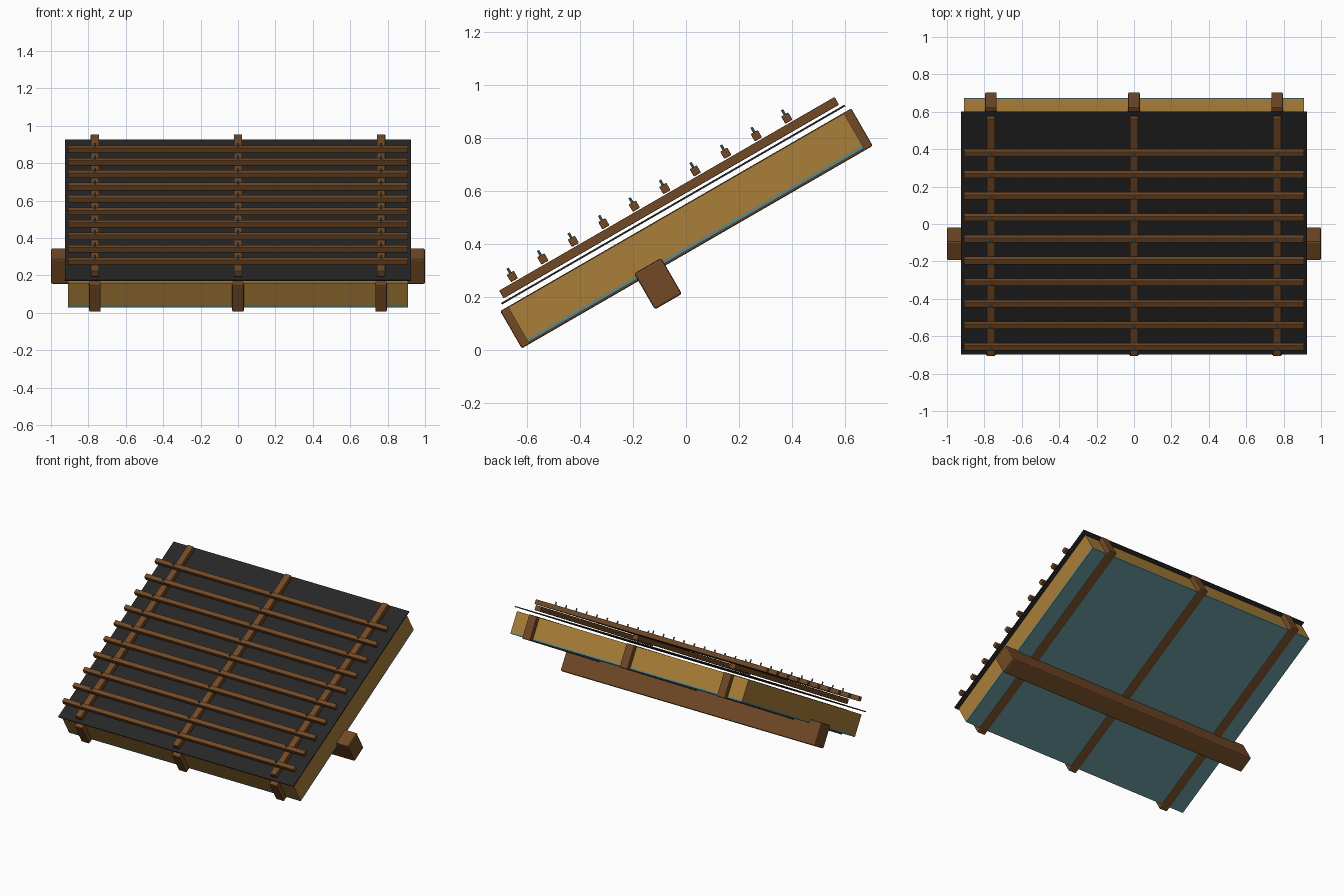
import bpy
import bmesh
import math
from mathutils import Matrix

if "Cube" in bpy.data.objects:
    bpy.data.objects.remove(bpy.data.objects["Cube"])

PITCH = Matrix.Rotation(math.radians(30), 4, 'X')  # roof slope


def material(name, rgb):
    def lin(c):
        c /= 255
        return c / 12.92 if c <= 0.04045 else ((c + 0.055) / 1.055) ** 2.4
    m = bpy.data.materials.new(name)
    m.diffuse_color = (*[lin(c) for c in rgb], 1)
    m.use_nodes = True
    m.node_tree.nodes["Principled BSDF"].inputs["Base Color"].default_value = m.diffuse_color
    return m


WOOD = material("brown wood", (114, 73, 38))
WOOL = material("ochre insulation", (170, 127, 56))
FOIL = material("black membrane", (38, 38, 38))
TEAL = material("teal board", (92, 137, 142))


def add(name, bm, mat):
    me = bpy.data.meshes.new(name)
    bm.to_mesh(me)
    bm.free()
    me.materials.append(mat)
    ob = bpy.data.objects.new(name, me)
    ob.matrix_world = PITCH
    bpy.context.collection.objects.link(ob)
    return ob


def box(name, mat, x, u, n, bevel=0.0):
    """Box in roof space: x across, u up the slope, n away from the roof."""
    bm = bmesh.new()
    bmesh.ops.create_cube(bm, size=1)
    for v in bm.verts:
        for i, (lo, hi) in enumerate((x, u, n)):
            v.co[i] = lo if v.co[i] < 0 else hi
    ob = add(name, bm, mat)
    if bevel:
        b = ob.modifiers.new("bevel", 'BEVEL')
        b.width = bevel
        b.segments = 2
    return ob


RAFTER_X = (-0.765, 0.0, 0.765)

# Beam that carries the roof
box("purlin", WOOD, (-1, 1), (-0.026, 0.092), (0.19, 0.347), 0.008)

# Rafters with counter battens above them
for x in RAFTER_X:
    box("rafter", WOOD, (x - 0.031, x + 0.031), (-0.535, 0.996), (0.314, 0.477), 0.006)
    box("counter_batten", WOOD, (x - 0.0225, x + 0.0225), (-0.5, 0.963), (0.512, 0.546), 0.003)

# Layers between and above the rafters
box("inner_board", TEAL, (-0.91, 0.91), (-0.502, 0.963), (0.322, 0.334))
box("insulation", WOOL, (-0.91, 0.91), (-0.502, 0.963), (0.334, 0.474))
box("membrane", FOIL, (-0.925, 0.925), (-0.517, 0.981), (0.495, 0.502))

# Tile battens, each with a screw over every rafter
for i in range(10):
    u = -0.43 + i * 0.133
    box("tile_batten", WOOD, (-0.91, 0.91), (u - 0.0155, u + 0.0155), (0.551, 0.583), 0.003)
    for x in RAFTER_X:
        bm = bmesh.new()
        bmesh.ops.create_cone(bm, cap_ends=True, segments=8, radius1=0.005,
                              radius2=0.005, depth=0.045,
                              matrix=Matrix.Translation((x, u, 0.581)))
        add("screw", bm, TEAL)
